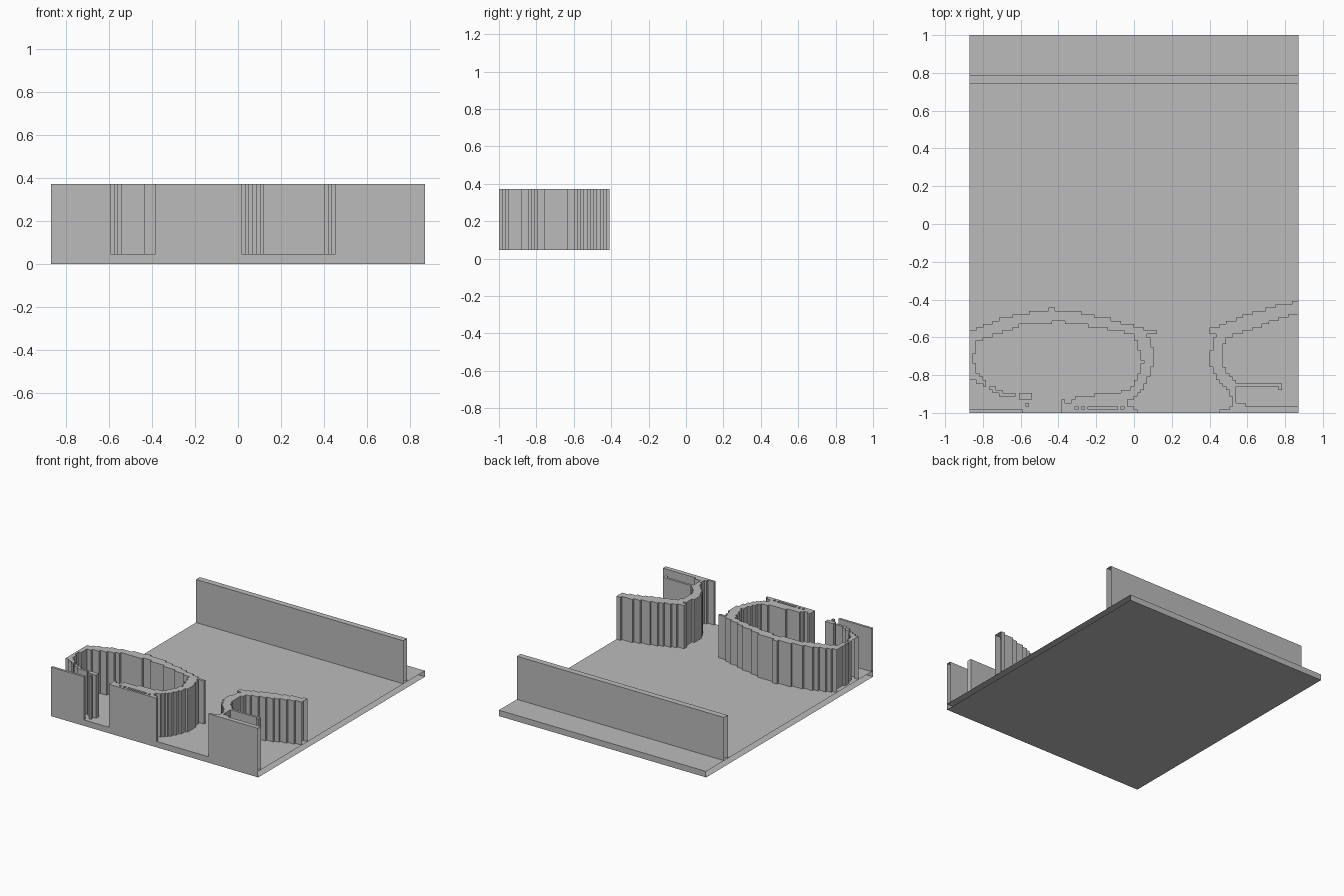
import bpy
import bmesh
from math import floor

if "Cube" in bpy.data.objects:
    bpy.data.objects.remove(bpy.data.objects["Cube"], do_unlink=True)

HALF_X, HALF_Y = 0.87, 1.0
FLOOR_Z, TOP_Z = 0.045, 0.372
CELL = HALF_X / 50

grey = bpy.data.materials.new("plain_grey")
grey.use_nodes = True
grey.diffuse_color = (0.5, 0.5, 0.5, 1)
grey.node_tree.nodes["Principled BSDF"].inputs["Base Color"].default_value = grey.diffuse_color


def finish(name, bm):
    """Turn a bmesh into a named, flat-shaded grey object."""
    mesh = bpy.data.meshes.new(name)
    bm.to_mesh(mesh)
    bm.free()
    mesh.materials.append(grey)
    obj = bpy.data.objects.new(name, mesh)
    bpy.context.collection.objects.link(obj)
    return obj


def open_ended_slab(name, y_range, z_range):
    """Full-width slab whose two side ends are left open."""
    bm = bmesh.new()
    bmesh.ops.create_cube(bm, size=1)
    for v in bm.verts:
        v.co.x *= 2 * HALF_X
        v.co.y = y_range[v.co.y > 0]
        v.co.z = z_range[v.co.z > 0]
    bm.normal_update()
    ends = [f for f in bm.faces if abs(f.normal.x) > 0.9]
    bmesh.ops.delete(bm, geom=ends, context="FACES_ONLY")
    return finish(name, bm)


def rect(x0, x1, y0, y1):
    return [(x0, y0), (x1, y0), (x1, y1), (x0, y1)]


def inside(x, y, outline):
    """Even-odd test of a point against a closed outline."""
    hit = False
    previous = outline[-1]
    for current in outline:
        (ax, ay), (bx, by) = previous, current
        if (ay > y) != (by > y) and x < ax + (y - ay) * (bx - ax) / (by - ay):
            hit = not hit
        previous = current
    return hit


def stepped_wall(name, outlines, holes=()):
    """Raise the square cells covered by the outlines into a stepped wall."""
    columns = round(2 * HALF_X / CELL)
    rows = floor(HALF_Y / CELL)
    filled = set()
    for i in range(columns):
        for j in range(rows):
            x = -HALF_X + (i + 0.5) * CELL
            y = -HALF_Y + (j + 0.5) * CELL
            covered = any(inside(x, y, o) for o in outlines)
            if covered and not any(inside(x, y, h) for h in holes):
                filled.add((i, j))

    bm = bmesh.new()
    corners = {}

    def corner(i, j, z):
        key = (i, j, z)
        if key not in corners:
            corners[key] = bm.verts.new((-HALF_X + i * CELL, -HALF_Y + j * CELL, z))
        return corners[key]

    for i, j in sorted(filled):
        ring = [(i, j), (i + 1, j), (i + 1, j + 1), (i, j + 1)]
        bm.faces.new([corner(a, b, TOP_Z) for a, b in ring])
        # Sides only where the neighbour is empty; the model's ends stay open
        for side, (di, dj) in enumerate([(0, -1), (1, 0), (0, 1), (-1, 0)]):
            neighbour = (i + di, j + dj)
            if neighbour in filled or not 0 <= neighbour[0] < columns:
                continue
            p, q = ring[side], ring[(side + 1) % 4]
            bm.faces.new([corner(*p, FLOOR_Z), corner(*q, FLOOR_Z),
                          corner(*q, TOP_Z), corner(*p, TOP_Z)])
    return finish(name, bm)


# Floor and straight back wall
open_ended_slab("floor_plate", (-HALF_Y, HALF_Y), (0, FLOOR_Z))
open_ended_slab("back_wall", (0.74, 0.785), (FLOOR_Z, TOP_Z))

# Oval room: outer edge, front block, then inner edge
oval_outer = [
    (-.87, -.57), (-.8, -.54), (-.7, -.5), (-.57, -.47), (-.44, -.45),
    (-.28, -.47), (-.1, -.51), (.03, -.55), (.12, -.57), (.12, -.58),
    (.07, -.58), (.1, -.66), (.1, -.74), (.07, -.84), (.01, -.91),
    (-.035, -.94), (-.035, -.96), (0, -.96), (.015, -1),
]
oval_inner = [
    (-.385, -1), (-.385, -.95), (-.31, -.935), (-.31, -.915), (-.16, -.9),
    (-.03, -.88), (.02, -.82), (.045, -.73), (.02, -.64), (0, -.585),
    (-.17, -.55), (-.38, -.52), (-.57, -.525), (-.7, -.575), (-.83, -.615),
    (-.84, -.68), (-.855, -.71), (-.83, -.78), (-.78, -.85), (-.68, -.89),
    (-.62, -.905), (-.545, -.89), (-.545, -.935), (-.6, -.925),
    (-.73, -.9), (-.8, -.85), (-.87, -.82),
]
slits = [rect(a, b, -.98, -.965) for a, b in
         [(-.315, -.295), (-.28, -.26), (-.25, -.09), (-.075, -.055)]]
posts = [rect(-.575, -.55, -.965, -.945), rect(-.385, -.365, -.955, -.93)]
stepped_wall("oval_room_wall", [oval_outer + oval_inner] + posts, slits)

# Thin front plate beside the doorway
stepped_wall("front_left_plate", [rect(-HALF_X, -.595, -HALF_Y, -.985)])

# Half room that runs out at the side, with its inner hooked partition
half_outer = [
    (.88, -.405), (.77, -.43), (.64, -.465), (.48, -.525), (.4, -.56),
    (.4, -.58), (.435, -.58), (.41, -.66), (.4, -.72), (.415, -.77),
    (.45, -.83), (.49, -.87), (.51, -.9), (.52, -.95), (.5, -.975),
    (.45, -.98), (.45, -1), (.88, -1),
]
half_inner = [
    (.88, -.965), (.61, -.96), (.54, -.94), (.535, -.87), (.54, -.84),
    (.5, -.8), (.465, -.73), (.465, -.66), (.49, -.6), (.6, -.565),
    (.7, -.53), (.8, -.49), (.88, -.47),
]
partition = rect(.5, .78, -.86, -.84)
hook = rect(.765, .78, -.875, -.84)
stepped_wall("half_room_wall", [half_outer + half_inner, partition, hook])
